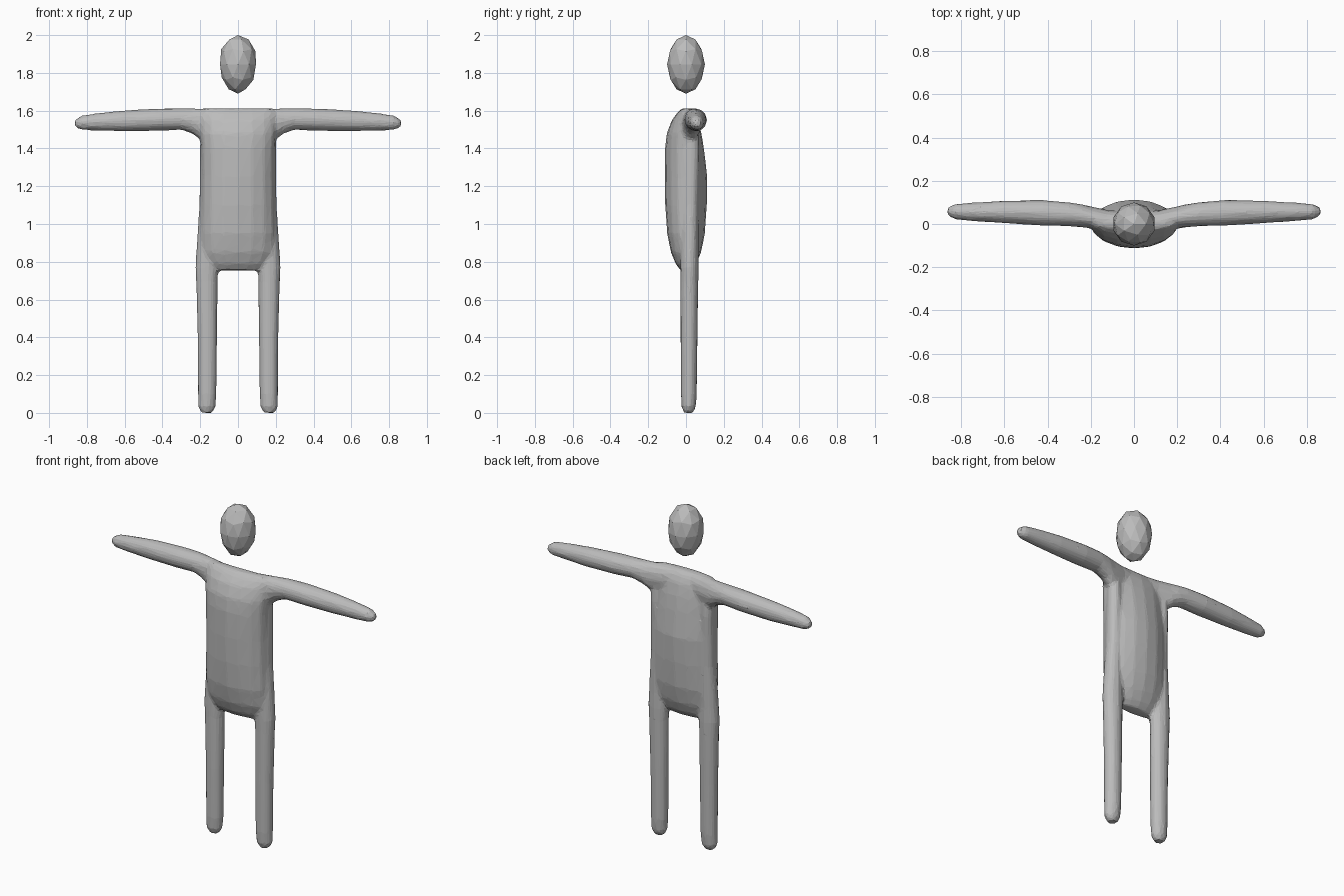
import bpy, bmesh, math

grey = bpy.data.materials.new("plain grey")
grey.diffuse_color = (0.5, 0.5, 0.5, 1)


def loft(bm, rings, axis, side=1, n=16):
    """Elliptical rings: (position, centre_a, radius_a, centre_b, radius_b)."""
    loops = []
    for p, ca, ra, cb, rb in rings:
        loop = []
        for i in range(n):
            t = 2 * math.pi * i / n
            a, b = ca + ra * math.cos(t), cb + rb * math.sin(t)
            co = (side * a, b, p) if axis == 'z' else (side * p, a, b)
            loop.append(bm.verts.new(co))
        loops.append(loop)
    for r, s in zip(loops, loops[1:]):
        for i in range(n):
            j = (i + 1) % n
            bm.faces.new((r[i], r[j], s[j], s[i]))
    bm.faces.new(loops[0][::-1])
    bm.faces.new(loops[-1])


def make_object(name, bm):
    bmesh.ops.recalc_face_normals(bm, faces=bm.faces)
    me = bpy.data.meshes.new(name)
    bm.to_mesh(me)
    bm.free()
    me.materials.append(grey)
    ob = bpy.data.objects.new(name, me)
    bpy.context.collection.objects.link(ob)
    bpy.context.view_layer.objects.active = ob
    return ob


# torso: x centre/radius, y centre/radius by height
bm = bmesh.new()
loft(bm, [(0.755, 0, 0.12, 0.0, 0.03), (0.79, 0, 0.16, 0.0, 0.055),
          (0.85, 0, 0.19, 0.0, 0.08), (0.95, 0, 0.20, 0.0, 0.1),
          (1.1, 0, 0.197, 0.0, 0.11), (1.25, 0, 0.195, 0.0, 0.113),
          (1.4, 0, 0.195, -0.008, 0.103), (1.48, 0, 0.20, -0.01, 0.092),
          (1.55, 0, 0.20, -0.005, 0.07), (1.59, 0, 0.20, 0.0, 0.045),
          (1.613, 0, 0.17, 0.0, 0.02)], 'z')

for s in (-1, 1):
    # leg, running up the flank of the torso
    loft(bm, [(0.0, 0.165, 0.03, 0.013, 0.025), (0.03, 0.165, 0.047, 0.014, 0.038),
              (0.1, 0.163, 0.05, 0.015, 0.043), (0.4, 0.162, 0.053, 0.016, 0.046),
              (0.7, 0.165, 0.058, 0.018, 0.048), (0.77, 0.165, 0.062, 0.018, 0.049),
              (0.85, 0.165, 0.057, 0.018, 0.048), (1.1, 0.165, 0.04, 0.022, 0.044),
              (1.4, 0.165, 0.037, 0.03, 0.042), (1.5, 0.165, 0.035, 0.03, 0.035)],
         'z', s, 12)
    # arm, flaring into the shoulder
    loft(bm, [(0.0, 0.0, 0.05, 1.54, 0.073), (0.12, 0.015, 0.05, 1.53, 0.083),
              (0.2, 0.03, 0.052, 1.53, 0.084), (0.24, 0.038, 0.054, 1.545, 0.068),
              (0.3, 0.045, 0.056, 1.556, 0.058), (0.42, 0.051, 0.06, 1.552, 0.06),
              (0.6, 0.056, 0.053, 1.546, 0.056), (0.75, 0.056, 0.043, 1.54, 0.046),
              (0.83, 0.057, 0.036, 1.536, 0.038), (0.865, 0.058, 0.017, 1.532, 0.018)],
         'x', s, 12)
body = make_object("body", bm)

# fuse limbs and torso into one faceted skin
m = body.modifiers.new("fuse", 'REMESH')
m.mode = 'VOXEL'
m.voxel_size = 0.011
m = body.modifiers.new("soften", 'SMOOTH')
m.factor = 0.5
m.iterations = 5
m = body.modifiers.new("facet", 'DECIMATE')
m.ratio = 0.07
body.select_set(True)
bpy.ops.object.shade_smooth_by_angle(angle=math.radians(25))
body.select_set(False)

# head: faceted egg, broad at the crown and narrow at the chin
bm = bmesh.new()
bmesh.ops.create_icosphere(bm, subdivisions=2, radius=1)
for v in bm.verts:
    x, y, z = v.co
    v.co = (x * 0.1 * (1 + 0.08 * z), y * 0.1, 1.845 + z * 0.155)
head = make_object("head", bm)
